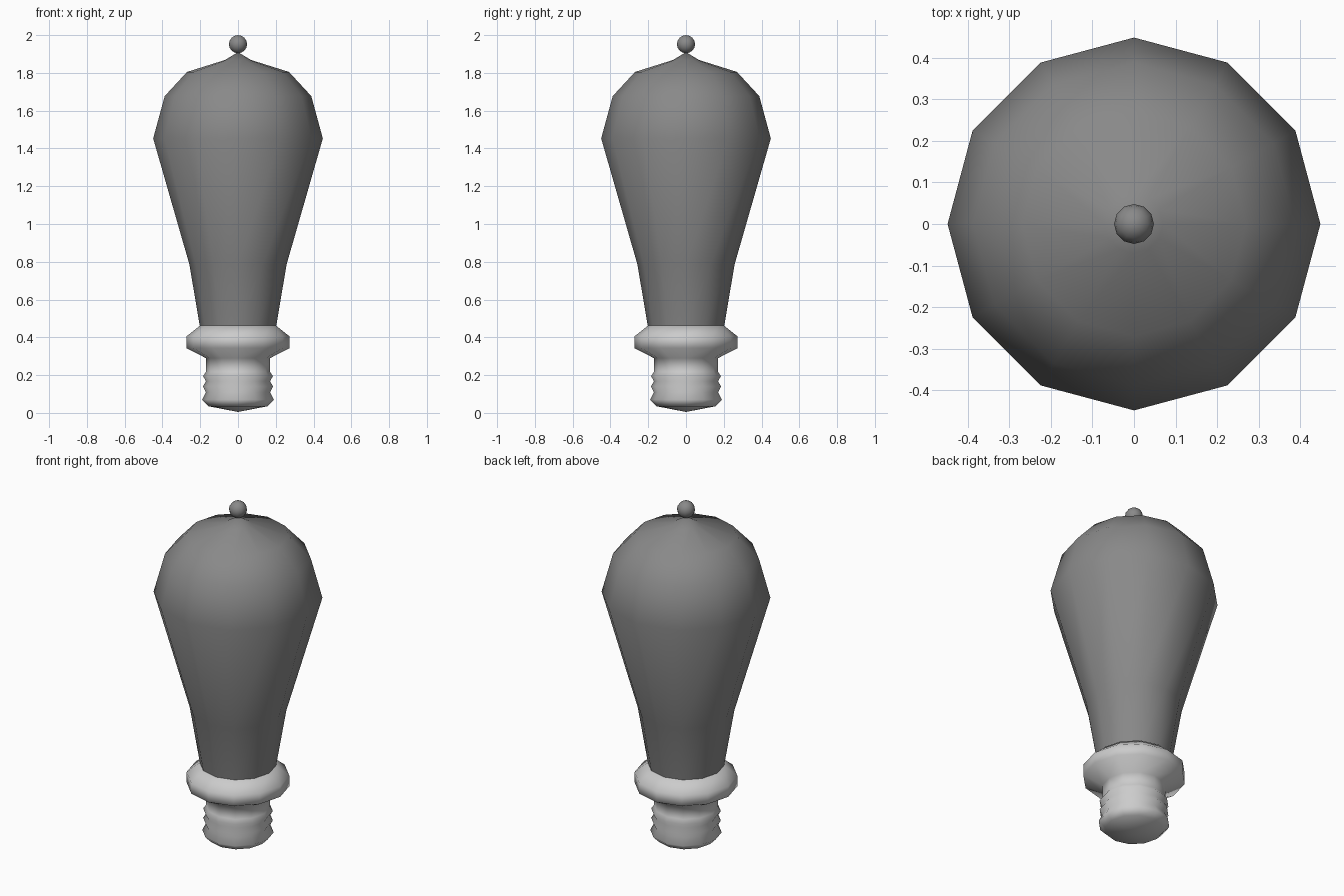
import bpy, bmesh
from math import cos, sin, pi

if "Cube" in bpy.data.objects:
    bpy.data.objects.remove(bpy.data.objects["Cube"])

SIDES = 12

def lathe(name, profile, mat=None):
    """Revolve (radius, height) points about z; radius 0 makes a single pole."""
    bm = bmesh.new()
    rings = []
    for r, z in profile:
        n = SIDES if r > 0 else 1
        rings.append([bm.verts.new((r * cos(2 * pi * i / SIDES), r * sin(2 * pi * i / SIDES), z))
                      for i in range(n)])
    for a, b in zip(rings, rings[1:]):
        for i in range(SIDES):
            j = (i + 1) % SIDES
            quad = [a[i % len(a)], a[j % len(a)], b[j % len(b)], b[i % len(b)]]
            bm.faces.new(list(dict.fromkeys(quad)))
    bmesh.ops.recalc_face_normals(bm, faces=bm.faces)
    for f in bm.faces:
        f.smooth = True
    me = bpy.data.meshes.new(name)
    bm.to_mesh(me)
    bm.free()
    ob = bpy.data.objects.new(name, me)
    bpy.context.collection.objects.link(ob)
    if mat:
        me.materials.append(mat)
    return ob

dark = bpy.data.materials.new("dark_grey")
dark.diffuse_color = (0.25, 0.25, 0.25, 1)
dark.use_nodes = True
dark.node_tree.nodes["Principled BSDF"].inputs["Base Color"].default_value = dark.diffuse_color

# Screw base with threads, and the flared collar above it
lathe("screw_base", [(0, 0.005), (0.155, 0.035), (0.19, 0.07), (0.17, 0.11), (0.185, 0.14),
                     (0.17, 0.168), (0.185, 0.195), (0.17, 0.217), (0.17, 0.29),
                     (0.273, 0.343), (0.273, 0.405), (0.20, 0.463), (0, 0.463)])

# Pear-shaped bulb
lathe("bulb", [(0.203, 0.463), (0.257, 0.785), (0.449, 1.453), (0.388, 1.677),
               (0.27, 1.805), (0.07, 1.868), (0, 1.91)], dark)

# Ball on the tip
R, RINGS = 0.048, 8
ball = [(R * sin(pi * k / RINGS) if 0 < k < RINGS else 0, 1.952 - R * cos(pi * k / RINGS))
        for k in range(RINGS + 1)]
lathe("tip_ball", ball, dark)
